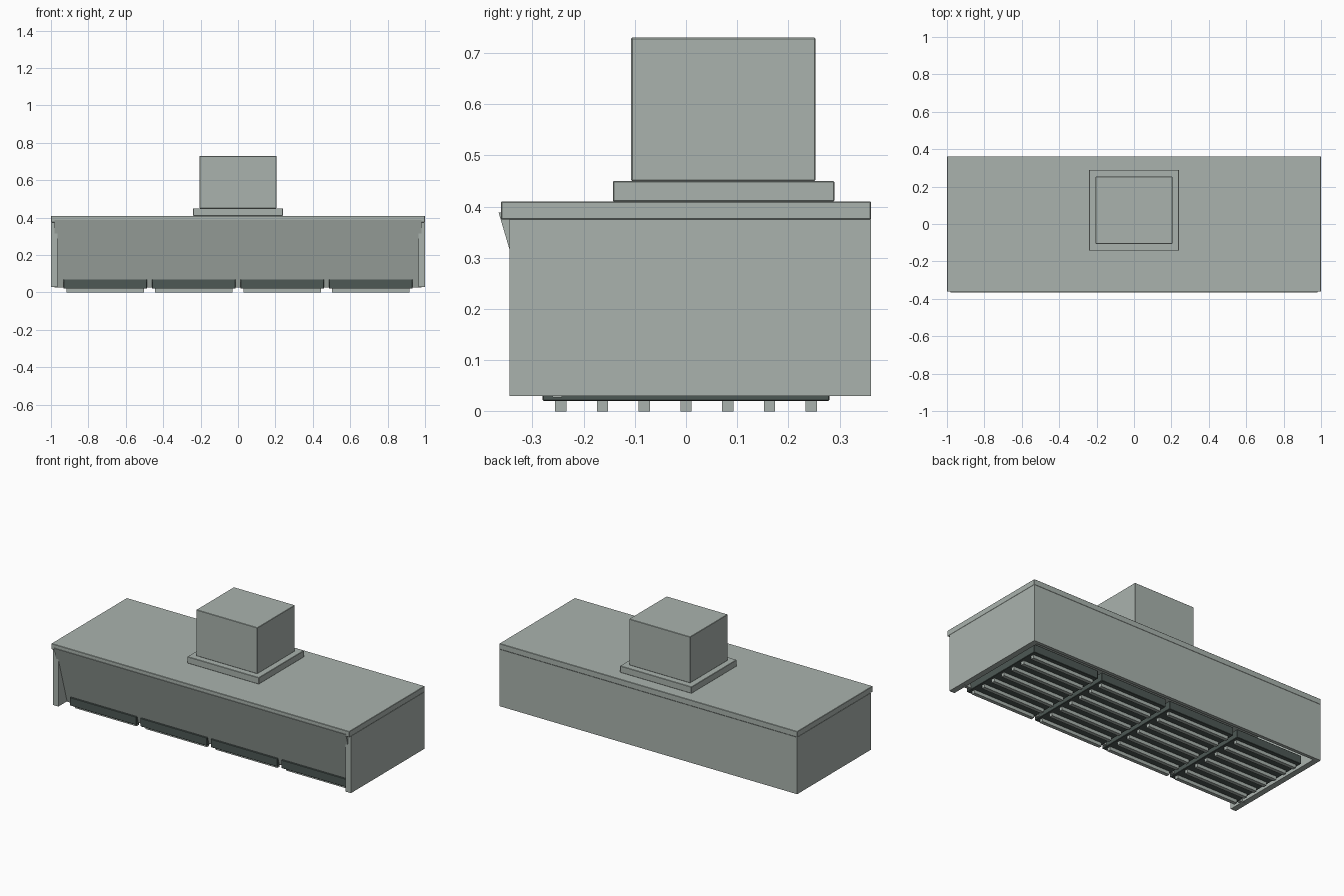
import bpy, bmesh

if "Cube" in bpy.data.objects:
    bpy.data.objects.remove(bpy.data.objects["Cube"])


def material(name, rgb):
    m = bpy.data.materials.new(name)
    m.diffuse_color = (*rgb, 1.0)
    m.use_nodes = True
    m.node_tree.nodes["Principled BSDF"].inputs["Base Color"].default_value = m.diffuse_color
    return m


steel = material("brushed_steel", (0.40, 0.45, 0.42))
dark = material("dark_filter_metal", (0.075, 0.098, 0.090))


def finish(bm, name, mat, bevel=0.0):
    bmesh.ops.recalc_face_normals(bm, faces=bm.faces[:])
    me = bpy.data.meshes.new(name)
    bm.to_mesh(me)
    bm.free()
    me.materials.append(mat)
    ob = bpy.data.objects.new(name, me)
    bpy.context.collection.objects.link(ob)
    if bevel:
        mod = ob.modifiers.new("soft_edges", 'BEVEL')
        mod.width = bevel
        mod.segments = 1
    return ob


def add_box(bm, x, y, z):
    verts = bmesh.ops.create_cube(bm, size=1.0)["verts"]
    for v in verts:
        for i, (a, b) in enumerate((x, y, z)):
            v.co[i] = a if v.co[i] < 0 else b


def box(name, x, y, z, mat, bevel=0.0):
    bm = bmesh.new()
    add_box(bm, x, y, z)
    return finish(bm, name, mat, bevel)


def extrude_x(name, profile, half, mat):
    # profile in the y-z plane, extruded symmetrically along x
    bm = bmesh.new()
    face = bm.faces.new([bm.verts.new((-half, y, z)) for y, z in profile])
    ext = bmesh.ops.extrude_face_region(bm, geom=[face])["geom"]
    moved = [g for g in ext if isinstance(g, bmesh.types.BMVert)]
    bmesh.ops.translate(bm, verts=moved, vec=(2 * half, 0, 0))
    return finish(bm, name, mat)


# Hollow canopy: top, back, two sides and the slanted front
box("canopy_top", (-1, 1), (-0.362, 0.362), (0.375, 0.41), steel, 0.002)
box("back_panel", (-0.965, 0.965), (0.342, 0.362), (0.03, 0.375), steel)
for side, s in (("left", -1), ("right", 1)):
    x = sorted((s * 0.965, s * 1.0))
    box(side + "_side_panel", x, (-0.345, 0.362), (0.03, 0.375), steel)
extrude_x("slanted_front_panel",
          [(-0.366, 0.388), (-0.260, 0.027), (-0.242, 0.027), (-0.346, 0.388)],
          0.98, steel)

# Duct and its collar
box("duct_collar", (-0.24, 0.24), (-0.143, 0.290), (0.41, 0.45), steel, 0.002)
box("duct", (-0.205, 0.205), (-0.107, 0.253), (0.45, 0.73), steel, 0.002)

# Four dark filters, each with seven steel baffle bars below
for i in range(4):
    cx = -0.7095 + i * 0.473
    box(f"filter_{i + 1}", (cx - 0.223, cx + 0.223), (-0.28, 0.28),
        (0.02, 0.07), dark, 0.002)
    bm = bmesh.new()
    for j in range(7):
        y = -0.245 + j * 0.245 / 3
        add_box(bm, (cx - 0.207, cx + 0.207), (y - 0.011, y + 0.011), (0, 0.021))
    finish(bm, f"baffle_bars_{i + 1}", steel)
